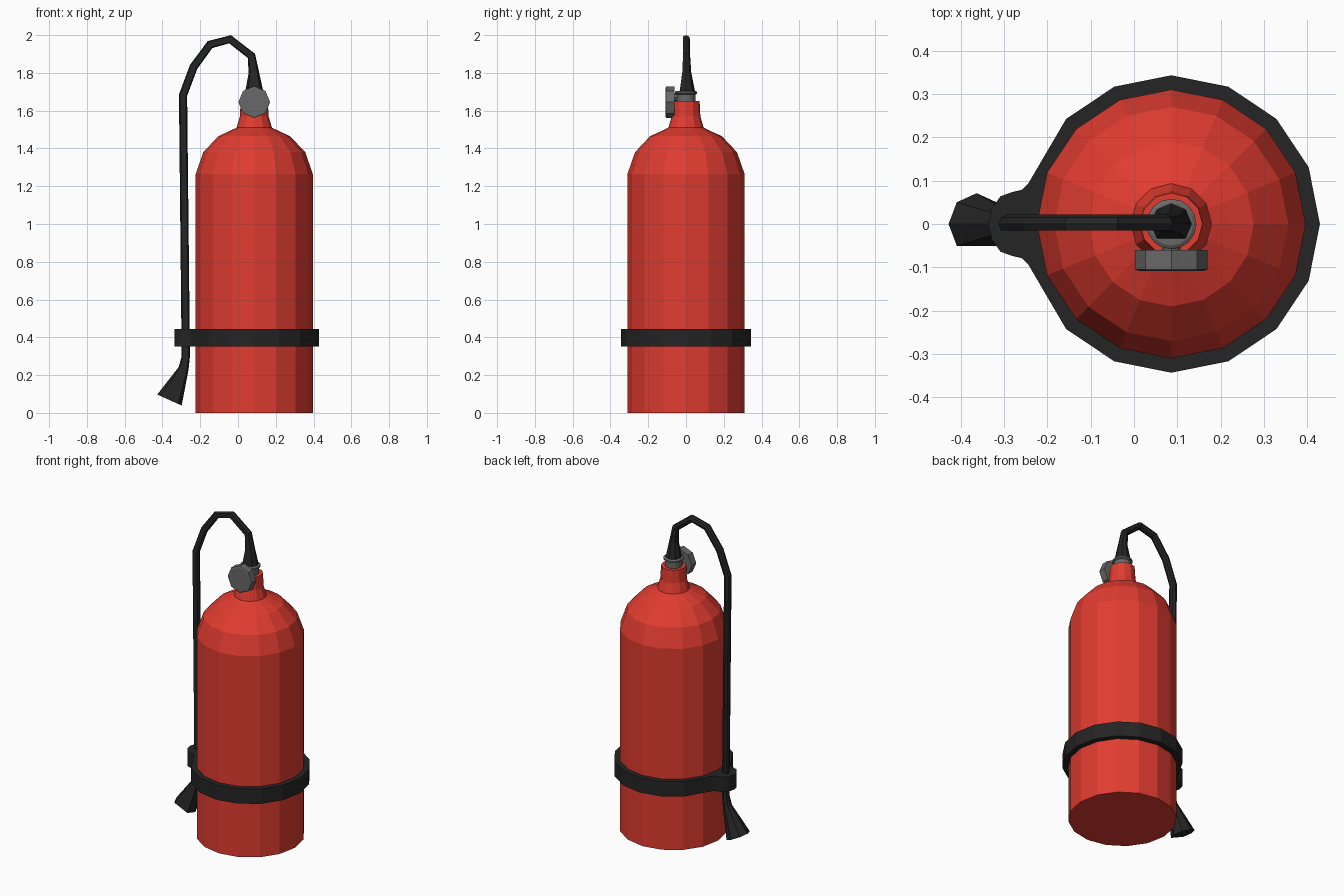
import bpy, bmesh
from math import sin, cos, pi, radians
from mathutils import Vector

if "Cube" in bpy.data.objects:
    bpy.data.objects.remove(bpy.data.objects["Cube"])

CX = 0.086  # axis of the cylinder


def material(name, rgb):
    m = bpy.data.materials.new(name)
    m.diffuse_color = (*rgb, 1)
    m.use_nodes = True
    m.node_tree.nodes["Principled BSDF"].inputs["Base Color"].default_value = m.diffuse_color
    return m


RED = material("red_paint", (0.75, 0.045, 0.03))
BLACK = material("black_rubber", (0.018, 0.018, 0.018))
GREY = material("grey_metal", (0.14, 0.14, 0.14))


def loft(name, rings, mat):
    """Skin a list of rings (equal point counts) and cap both ends."""
    bm = bmesh.new()
    loops = [[bm.verts.new(p) for p in ring] for ring in rings]
    n = len(loops[0])
    for a, b in zip(loops, loops[1:]):
        for i in range(n):
            j = (i + 1) % n
            bm.faces.new((a[i], a[j], b[j], b[i]))
    bm.faces.new(loops[0][::-1])
    bm.faces.new(loops[-1])
    bmesh.ops.recalc_face_normals(bm, faces=bm.faces)
    me = bpy.data.meshes.new(name)
    bm.to_mesh(me)
    bm.free()
    me.materials.append(mat)
    ob = bpy.data.objects.new(name, me)
    bpy.context.collection.objects.link(ob)
    return ob


def lathe(name, profile, sides, mat):
    """Revolve (radius, height) pairs about the cylinder axis."""
    return loft(name, [[(CX + r * cos(2 * pi * i / sides), r * sin(2 * pi * i / sides), z)
                        for i in range(sides)] for r, z in profile], mat)


def knob(name, profile, sides, z, mat):
    """Revolve (radius, y) pairs about a front-to-back axis at height z."""
    return loft(name, [[(CX + r * cos(2 * pi * i / sides), y, z + r * sin(2 * pi * i / sides))
                        for i in range(sides)] for r, y in profile], mat)


# Tank with rounded shoulder, and neck
lathe("tank", [(.31, 0), (.31, 1.265), (.27, 1.38), (.19, 1.465), (.135, 1.49), (.094, 1.51)], 16, RED)
lathe("neck", [(.094, 1.508), (.076, 1.57), (.072, 1.65)], 12, RED)

# Metal collar, stem and octagonal gauge
lathe("collar", [(.05, 1.64), (.05, 1.685), (.058, 1.69), (.058, 1.70), (.05, 1.705)], 16, GREY)
knob("gauge_stem", [(.021, -.03), (.021, -.065)], 8, 1.67, GREY)
knob("gauge", [(.084, -.06), (.084, -.105), (.075, -.108)], 8, 1.645, GREY)

# Hose swept through (x, z, radius), flaring at the collar and into the nozzle
path = [(.086, 1.69, .05), (.084, 1.80, .028), (.071, 1.89, .022), (-.042, 1.978, .022),
        (-.148, 1.95, .022), (-.235, 1.832, .022), (-.291, 1.682, .022),
        (-.277, .36, .022), (-.277, .295, .022), (-.288, .235, .027), (-.363, .068, .071)]
section = [radians(a) for a in (-45, 0, 45, 90, 135, 180, 225)]  # flat on the front side
pts = [Vector((x, 0, z)) for x, z, r in path]
rings = []
for i, (p, (_, _, r)) in enumerate(zip(pts, path)):
    t = Vector()
    if i > 0:
        t += (p - pts[i - 1]).normalized()
    if i < len(pts) - 1:
        t += (pts[i + 1] - p).normalized()
    side = Vector((t.z, 0, -t.x)).normalized()
    rings.append([p + side * r * cos(a) + Vector((0, r * sin(a), 0)) for a in section])
loft("hose_and_nozzle", rings, BLACK)

# Strap: 16-sided band with a rounded clip that holds the hose
half = [(CX + .343 * cos(pi * i / 8), .343 * sin(pi * i / 8)) for i in range(7)]
half += [(-.243, .095), (-.258, .079), (-.28, .074), (-.308, .064), (-.328, .036), (-.336, 0)]
outer = half + [(x, -y) for x, y in half[-2:0:-1]]
inner = [(CX + .306 * cos(pi * i / 8), .306 * sin(pi * i / 8)) for i in range(16)]
curve = bpy.data.curves.new("strap", 'CURVE')
curve.dimensions = '2D'
curve.fill_mode = 'BOTH'
curve.extrude = .047
for loop in (outer, inner):
    s = curve.splines.new('POLY')
    s.points.add(len(loop) - 1)
    for q, (x, y) in zip(s.points, loop):
        q.co = (x, y, 0, 1)
    s.use_cyclic_u = True
    s.use_smooth = False
curve.materials.append(BLACK)
strap = bpy.data.objects.new("strap", curve)
strap.location.z = .398
bpy.context.collection.objects.link(strap)
bpy.context.view_layer.objects.active = strap
strap.select_set(True)
bpy.ops.object.convert(target='MESH')
